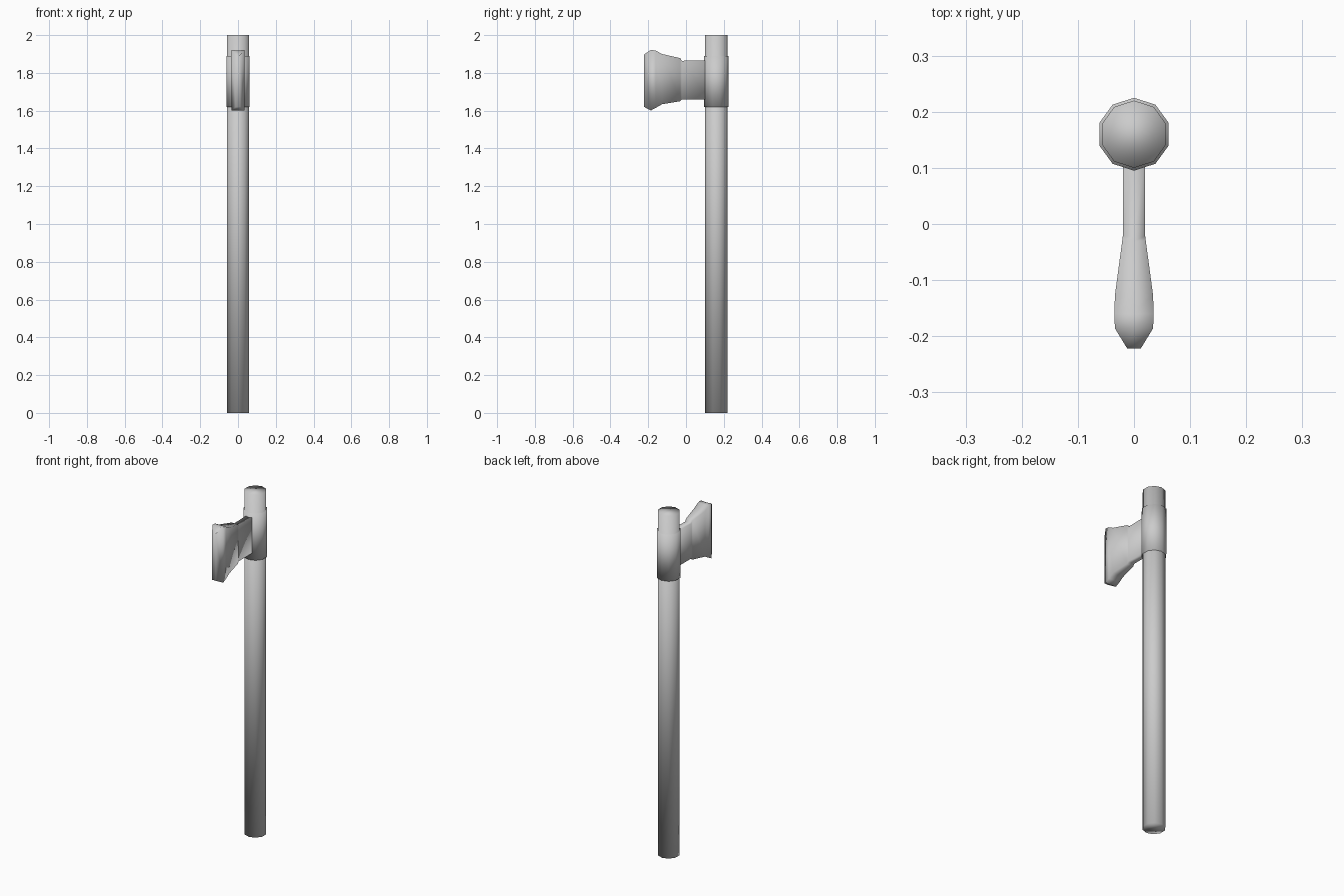
import bpy, bmesh
from math import pi

if "Cube" in bpy.data.objects:
    bpy.data.objects.remove(bpy.data.objects["Cube"])

SHAFT_Y = 0.16


def decagon_post(name, radius, z0, z1):
    """Ten-sided post with a corner pointing along +y."""
    bpy.ops.mesh.primitive_cylinder_add(vertices=10, radius=radius, depth=z1 - z0,
                                        location=(0, SHAFT_Y, (z0 + z1) / 2))
    ob = bpy.context.object
    ob.name = name
    bpy.ops.object.shade_smooth()
    return ob


# Long shaft and the socket ring around it
decagon_post("shaft", 0.06, 0, 2)
decagon_post("socket", 0.065, 1.62, 1.89)

# Blade stations: y, half width, bottom z, top z, dip of the centre line
stations = [
    (0.120, 0.020, 1.660, 1.867, 0),
    (-0.022, 0.020, 1.660, 1.864, 0),
    (-0.030, 0.021, 1.650, 1.878, 0),
    (-0.127, 0.034, 1.634, 1.900, 0),
    (-0.160, 0.035, 1.615, 1.918, 0),
    (-0.186, 0.034, 1.601, 1.922, 0.004),
    (-0.222, 0.012, 1.620, 1.897, 0.012),
]

# Blade lofted through the stations
bm = bmesh.new()
rings = []
for y, w, lo, hi, dip in stations:
    section = [(-w, lo), (0, lo), (w, lo), (w, hi), (0, hi - dip), (-w, hi)]
    rings.append([bm.verts.new((x, y, z)) for x, z in section])
for a, b in zip(rings, rings[1:]):
    for i in range(6):
        j = (i + 1) % 6
        bm.faces.new((a[i], a[j], b[j], b[i]))
bm.faces.new(rings[0])
bm.faces.new(rings[-1])
bmesh.ops.recalc_face_normals(bm, faces=bm.faces)
for f in bm.faces:
    f.smooth = True
mesh = bpy.data.meshes.new("blade")
bm.to_mesh(mesh)
bm.free()
bpy.context.collection.objects.link(bpy.data.objects.new("blade", mesh))
